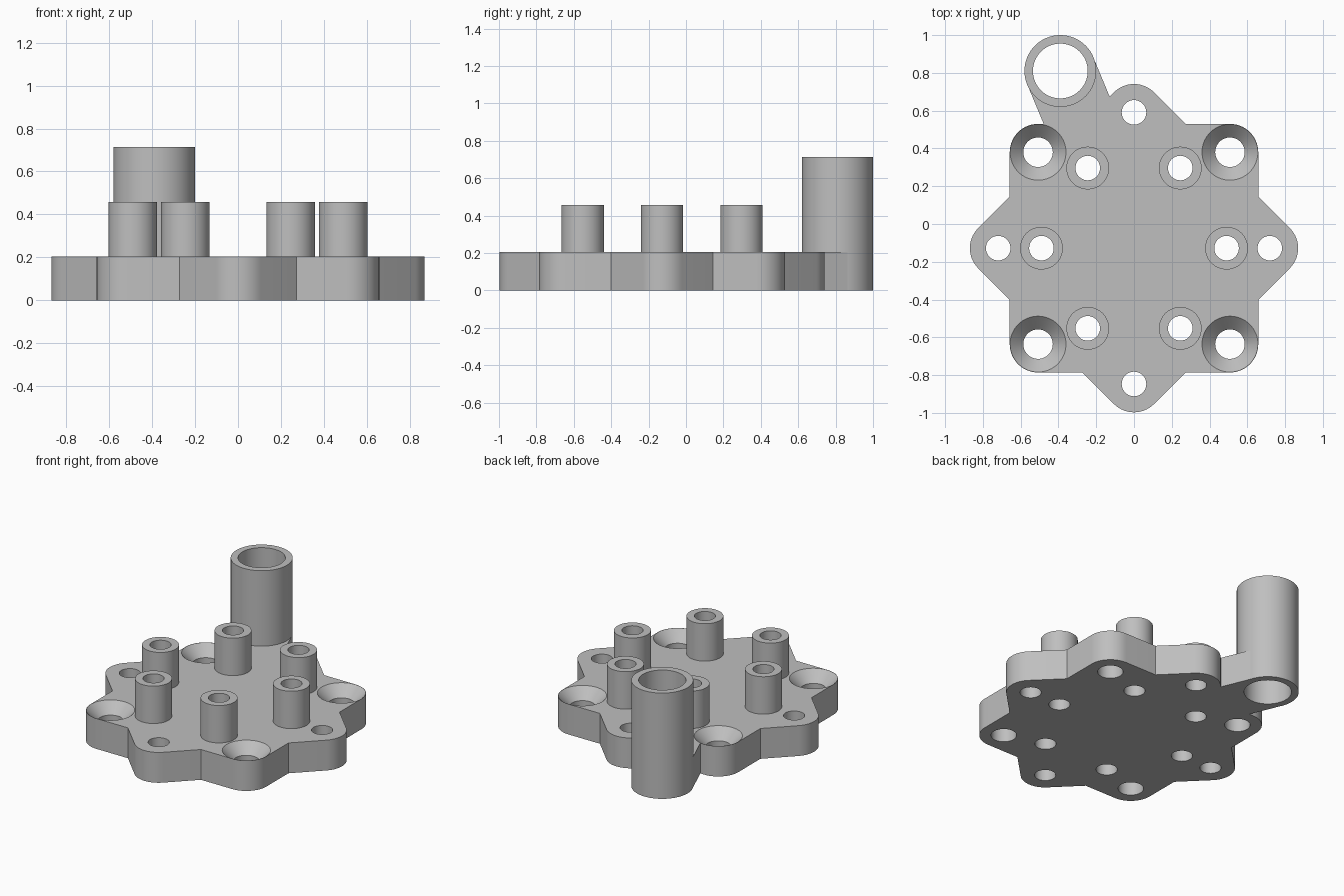
import bpy, bmesh
from math import sin, cos, pi, sqrt, atan2
from mathutils import Vector, Matrix

CY = -0.128            # plate centre in y
THICK = 0.205          # plate thickness
ROUND = 0.15           # corner and tip radius
TIP, CORNER = 0.719, 0.508
TUBE = Vector((-0.39, 0.81))

cube = bpy.data.objects.get("Cube")
if cube:
    bpy.data.objects.remove(cube)

grey = bpy.data.materials.new("plain grey")
grey.use_nodes = True
tone = (0.52, 0.52, 0.52, 1)
grey.diffuse_color = tone
grey.node_tree.nodes["Principled BSDF"].inputs["Base Color"].default_value = tone


def finish(bm, name):
    bmesh.ops.remove_doubles(bm, verts=bm.verts, dist=1e-5)
    bmesh.ops.recalc_face_normals(bm, faces=bm.faces)
    mesh = bpy.data.meshes.new(name)
    bm.to_mesh(mesh)
    bm.free()
    mesh.materials.append(grey)
    obj = bpy.data.objects.new(name, mesh)
    bpy.context.collection.objects.link(obj)
    return obj


def prism(name, outline, height):
    bm = bmesh.new()
    base = bm.faces.new([bm.verts.new((p[0], p[1], 0)) for p in outline])
    top = bmesh.ops.extrude_face_region(bm, geom=[base])["geom"]
    verts = [v for v in top if isinstance(v, bmesh.types.BMVert)]
    bmesh.ops.translate(bm, verts=verts, vec=(0, 0, height))
    return finish(bm, name)


def lathe(name, profile, at, closed=False, steps=64):
    """Turn a (radius, height) profile around a vertical axis."""
    bm = bmesh.new()
    vs = [bm.verts.new((r, 0, z)) for r, z in profile]
    pairs = list(zip(vs, vs[1:])) + ([(vs[-1], vs[0])] if closed else [])
    edges = [bm.edges.new(p) for p in pairs]
    bmesh.ops.spin(bm, geom=vs + edges, axis=(0, 0, 1), cent=(0, 0, 0),
                   angle=2 * pi, steps=steps)
    bmesh.ops.translate(bm, verts=bm.verts, vec=(at[0], at[1], 0))
    return finish(bm, name)


def pipe(name, at, inner, outer, low, high):
    rect = [(inner, low), (outer, low), (outer, high), (inner, high)]
    return lathe(name, rect, at, closed=True)


def drill(at, radius):
    return lathe("drill", [(0, -0.1), (radius, -0.1), (radius, 1), (0, 1)], at)


def combine(target, tool, operation):
    mod = target.modifiers.new("cut", "BOOLEAN")
    mod.operation, mod.solver, mod.object = operation, "EXACT", tool
    bpy.context.view_layer.objects.active = target
    bpy.ops.object.modifier_apply(modifier=mod.name)
    bpy.data.objects.remove(tool)


def arc(cx, cy, start, end, steps=14):
    angles = [start + (end - start) * i / steps for i in range(steps + 1)]
    return [Vector((cx + ROUND * cos(a), cy + ROUND * sin(a))) for a in angles]


# Plate outline: rounded square merged with a rounded diamond, by quarter turns
side = CORNER + ROUND
notch = TIP + ROUND * sqrt(2) - side
quarter = (arc(TIP, 0, -pi / 4, pi / 4) + [Vector((side, notch))]
           + arc(CORNER, CORNER, 0, pi / 2) + [Vector((notch, side))])
centre = Vector((0, CY))
outline = [Matrix.Rotation(k * pi / 2, 2) @ p + centre
           for k in range(4) for p in quarter]
plate = prism("base_plate", outline, THICK)

# Arm reaching from the plate to the tall tube
along = (centre - TUBE).normalized()
across = Vector((-along.y, along.x)) * 0.189
reach = TUBE + along * 0.6
arm = prism("arm", [TUBE - across, reach - across, reach + across, TUBE + across], THICK)
combine(plate, arm, "UNION")
combine(plate, drill(TUBE, 0.186), "DIFFERENCE")

# Plain holes in the four tips
for k in range(4):
    a = k * pi / 2
    combine(plate, drill((TIP * cos(a), CY + TIP * sin(a)), 0.065), "DIFFERENCE")

# Countersunk holes in the four corners
sink = [(0, -0.1), (0.078, -0.1), (0.078, THICK - 0.07),
        (0.148, THICK), (0.188, THICK + 0.04), (0, THICK + 0.04)]
for sx in (-1, 1):
    for sy in (-1, 1):
        cutter = lathe("countersink", sink, (sx * CORNER, CY + sy * CORNER))
        combine(plate, cutter, "DIFFERENCE")

# Six hollow posts in a ring, bored right through the plate
parts = [plate]
for k in range(6):
    a = k * pi / 3
    spot = (0.49 * cos(a), CY + 0.49 * sin(a))
    combine(plate, drill(spot, 0.065), "DIFFERENCE")
    parts.append(pipe(f"post_{k + 1}", spot, 0.065, 0.113, THICK, 0.458))

# Tall open tube
parts.append(pipe("tall_tube", TUBE, 0.145, 0.19, 0, 0.715))

# Smooth round walls, crisp rims
bpy.ops.object.select_all(action="DESELECT")
for obj in parts:
    obj.select_set(True)
bpy.context.view_layer.objects.active = plate
bpy.ops.object.shade_smooth_by_angle(angle=pi / 6)
